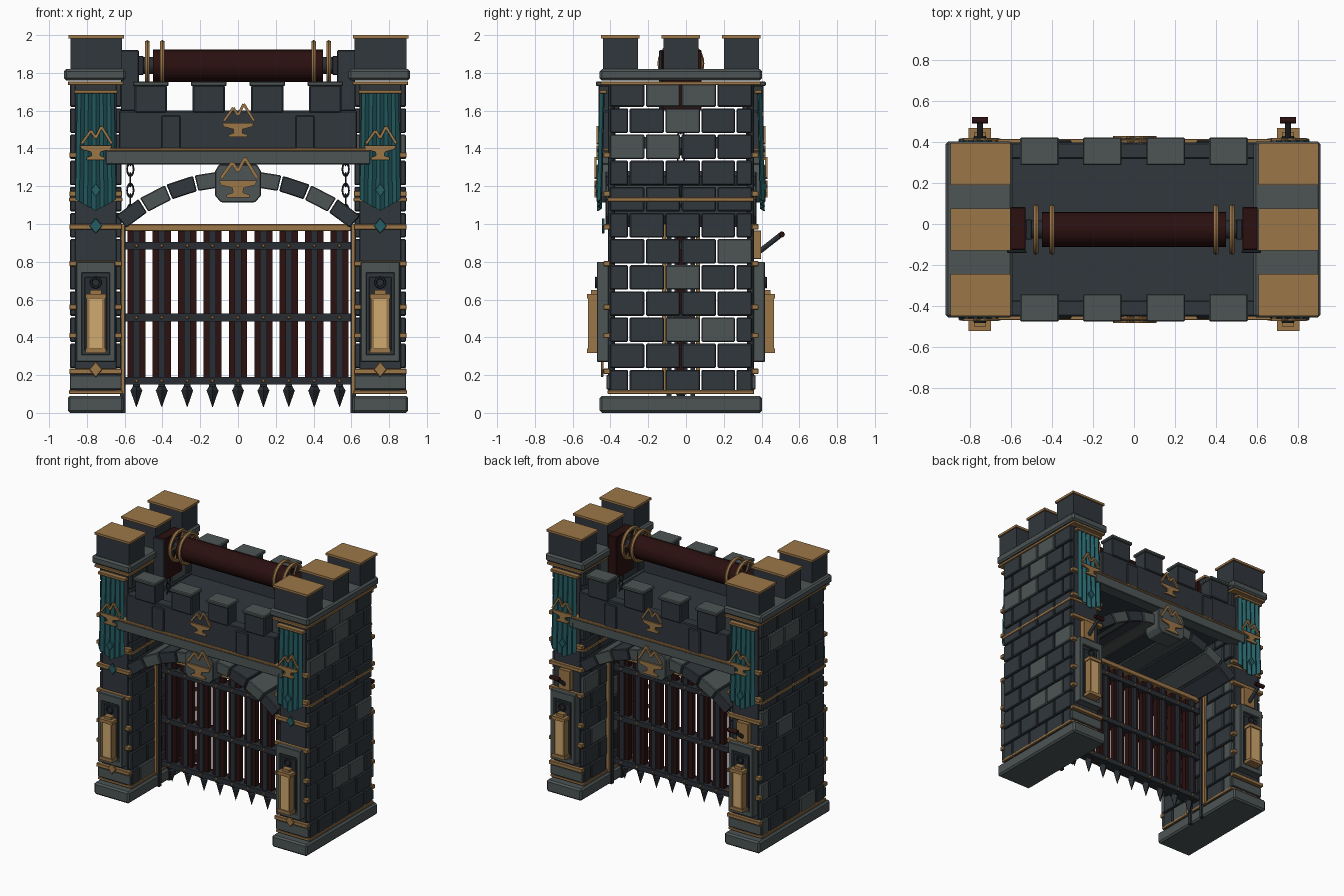
import bpy, bmesh, math, random
from mathutils import Matrix, Vector

if "Cube" in bpy.data.objects:
    bpy.data.objects.remove(bpy.data.objects["Cube"])

random.seed(4)
YC = -0.027          # the gatehouse body is symmetric about this depth
TX = 0.753           # tower centre line


def material(name, r, g, b):
    m = bpy.data.materials.new(name)
    m.diffuse_color = (r, g, b, 1)
    m.use_nodes = True
    m.node_tree.nodes["Principled BSDF"].inputs["Base Color"].default_value = m.diffuse_color
    return m


SLATE = material("dark slate", 0.030, 0.038, 0.046)
GREY = material("grey stone", 0.075, 0.09, 0.09)
COPPER = material("copper", 0.33, 0.18, 0.065)
TEAL = material("teal cloth", 0.018, 0.11, 0.125)
RED = material("dark red wood", 0.024, 0.005, 0.005)
GLOW = material("lantern glass", 0.62, 0.40, 0.16)
IRON = material("iron", 0.022, 0.027, 0.033)


class Part:
    """Collects primitives into one named object."""
    def __init__(self, name):
        self.name, self.bm, self.mats = name, bmesh.new(), []

    def tag(self, faces, mat):
        if mat not in self.mats:
            self.mats.append(mat)
        for f in faces:
            f.material_index = self.mats.index(mat)

    def box(self, x0, x1, y0, y1, z0, z1, mat):
        c = Vector(((x0 + x1) / 2, (y0 + y1) / 2, (z0 + z1) / 2))
        s = (abs(x1 - x0), abs(y1 - y0), z1 - z0, 1)
        v = bmesh.ops.create_cube(self.bm, size=1, matrix=Matrix.Translation(c) @ Matrix.Diagonal(s))['verts']
        self.tag({f for q in v for f in q.link_faces}, mat)

    def plate(self, cx, hw, sy, d0, d1, z0, z1, mat):
        """Box on the front (sy=-1) or back (sy=1), at depth d from the middle."""
        self.box(cx - hw, cx + hw, YC + sy * d0, YC + sy * d1, z0, z1, mat)

    def prism(self, pts, sy, d0, d1, mat):
        a = [self.bm.verts.new((x, YC + sy * d0, z)) for x, z in pts]
        b = [self.bm.verts.new((x, YC + sy * d1, z)) for x, z in pts]
        n = len(pts)
        fs = [self.bm.faces.new(a), self.bm.faces.new(b[::-1])]
        fs += [self.bm.faces.new((a[i], a[(i + 1) % n], b[(i + 1) % n], b[i])) for i in range(n)]
        self.tag(fs, mat)

    def rod(self, p, q, r1, mat, r2=None, seg=12):
        p, q = Vector(p), Vector(q)
        m = Matrix.Translation((p + q) / 2) @ (q - p).to_track_quat('Z', 'Y').to_matrix().to_4x4()
        v = bmesh.ops.create_cone(self.bm, cap_ends=True, segments=seg, radius1=r1,
                                  radius2=r1 if r2 is None else r2, depth=(q - p).length, matrix=m)['verts']
        self.tag({f for u in v for f in u.link_faces}, mat)

    def ring(self, c, R, r, mat, axis='X', stretch=1.0, n=28, k=6):
        rows = []
        for i in range(n):
            a = 2 * math.pi * i / n
            row = []
            for j in range(k):
                b = 2 * math.pi * j / k
                u, w, t = (R + r * math.cos(b)) * math.cos(a), (R + r * math.cos(b)) * math.sin(a) * stretch, r * math.sin(b)
                row.append(self.bm.verts.new(Vector(c) + Vector((t, u, w) if axis == 'X' else (u, t, w))))
            rows.append(row)
        self.tag([self.bm.faces.new((rows[i][j], rows[(i + 1) % n][j], rows[(i + 1) % n][(j + 1) % k], rows[i][(j + 1) % k]))
                  for i in range(n) for j in range(k)], mat)

    def done(self, bevel=0, smooth=False):
        bmesh.ops.recalc_face_normals(self.bm, faces=self.bm.faces)
        me = bpy.data.meshes.new(self.name)
        self.bm.to_mesh(me)
        for m in self.mats:
            me.materials.append(m)
        ob = bpy.data.objects.new(self.name, me)
        bpy.context.collection.objects.link(ob)
        if bevel:
            mod = ob.modifiers.new("soft edges", 'BEVEL')
            mod.width, mod.segments, mod.limit_method = bevel, 1, 'ANGLE'
        if smooth:
            bpy.ops.object.select_all(action='DESELECT')
            ob.select_set(True)
            bpy.context.view_layer.objects.active = ob
            bpy.ops.object.shade_smooth_by_angle(angle=math.radians(40))
        return ob


def emblem(part, cx, z, sy, d, s=1.0):
    """Anvil below a double peak."""
    half = [(0.085, 0.075), (0.075, 0.055), (0.025, 0.042), (0.022, 0.022), (0.05, 0.012), (0.05, 0)]
    pts = half + [(-x, y) for x, y in half[::-1]]
    part.prism([(cx + x * s, z + y * s) for x, y in pts], sy, d, d + 0.012, COPPER)
    peaks = [(-0.075, 0.085), (-0.025, 0.155), (0.0, 0.115), (0.03, 0.175), (0.085, 0.085)]
    for (x0, z0), (x1, z1) in zip(peaks, peaks[1:]):
        n = Vector((z0 - z1, x1 - x0)).normalized() * 0.007
        q = [(x0 + n.x, z0 + n.y), (x1 + n.x, z1 + n.y), (x1 - n.x, z1 - n.y), (x0 - n.x, z0 - n.y)]
        part.prism([(cx + x * s, z + y * s) for x, y in q], sy, d, d + 0.012, COPPER)


def diamond(part, cx, z, sy, d, mat, w=0.035, h=0.042):
    part.prism([(cx - w, z), (cx, z - h), (cx + w, z), (cx, z + h)], sy, d, d + 0.014, mat)


# towers: courses of loose blocks, plinth, cap and merlons
for sx, side in ((-1, "left"), (1, "right")):
    X = sx * TX
    bricks = Part(side + "_tower_bricks")
    step = (1.755 - 0.095) / 12
    for row in range(12):
        z = 0.095 + row * step
        cuts = [-0.38, -0.19, 0, 0.19, 0.38] if row % 2 else [-0.38, -0.275, -0.085, 0.105, 0.29, 0.38]
        for a, b in zip(cuts, cuts[1:]):
            mat = GREY if random.random() < 0.13 else SLATE
            bricks.box(X - 0.137, X + 0.137, YC + a + 0.004, YC + b - 0.004, z + 0.004, z + step - 0.005, mat)
    bricks.done(0.006)
    stone = Part(side + "_tower_plinth_and_cap")
    stone.box(X - 0.148, X + 0.148, YC - 0.43, YC + 0.43, 0, 0.09, GREY)
    stone.box(X - 0.168, X + 0.158, YC - 0.43, YC + 0.43, 1.76, 1.82, GREY)
    stone.done(0.012)
    mer = Part(side + "_tower_merlons")
    for yc in (-0.32, 0, 0.32):
        mer.box(X - 0.135, X + 0.14, YC + yc - 0.093, YC + yc + 0.093, 1.82, 1.985, SLATE)
        mer.box(X - 0.145, X + 0.15, YC + yc - 0.102, YC + yc + 0.102, 1.983, 2.0, COPPER)
    mer.done()
    trim = Part(side + "_tower_copper_bands")
    for z in (0.10, 1.12):
        trim.box(X - 0.142, X + 0.142, YC - 0.388, YC + 0.388, z, z + 0.02, COPPER)
    trim.box(X - 0.147, X + 0.147, YC - 0.425, YC + 0.425, 1.735, 1.755, COPPER)
    for sy in (-1, 1):
        trim.plate(X, 0.115, sy, 0.39, 0.43, 1.69, 1.71, COPPER)
        for z in (0.22, 0.41, 0.56, 0.79, 0.985, 1.16, 1.365):
            trim.plate(X, 0.14, sy, 0.375, 0.41, z - 0.014, z + 0.014, COPPER)
        if sy < 0:
            diamond(trim, X, 0.99, sy, 0.405, TEAL)
            diamond(trim, X, 0.23, sy, 0.41, COPPER)
    trim.done(0.003)

    for sy, face in ((-1, "front"), (1, "back")):
        # dark backing, raised stone frame and niche
        tag = f"{side}_{face}_"
        p = Part(tag + "niche")
        p.plate(X, 0.11, sy, 0.35, 0.386, 0.1, 1.74, SLATE)
        p.plate(X, 0.137, sy, 0.375, 0.395, 0.125, 0.2, GREY)
        for s in (-1, 1):
            p.plate(X + s * 0.088, 0.016, sy, 0.38, 0.445, 0.27, 0.8, GREY)
        p.plate(X, 0.104, sy, 0.38, 0.445, 0.74, 0.8, GREY)
        p.plate(X, 0.104, sy, 0.38, 0.445, 0.27, 0.31, GREY)
        p.plate(X, 0.08, sy, 0.38, 0.425, 0.3, 0.75, SLATE)
        p.plate(X, 0.06, sy, 0.42, 0.435, 0.33, 0.72, IRON)
        p.done(0.004)
        # lantern
        p = Part(tag + "lantern")
        p.plate(X, 0.036, sy, 0.44, 0.487, 0.33, 0.61, GLOW)
        for s in (-1, 1):
            p.plate(X + s * 0.041, 0.007, sy, 0.44, 0.492, 0.33, 0.61, COPPER)
        for z0, z1 in ((0.318, 0.342), (0.605, 0.63)):
            p.plate(X, 0.055, sy, 0.43, 0.497, z0, z1, COPPER)
        p.plate(X, 0.03, sy, 0.43, 0.475, 0.63, 0.65, COPPER)
        p.ring((X, YC + sy * 0.45, 0.69), 0.025, 0.007, IRON, 'Y', n=14)
        p.done()
        # pleated banner with pointed hem
        p = Part(tag + "banner")
        top, low = [], []
        for i in range(11):
            u = i / 5 - 1
            y = YC + sy * (0.412 + 0.018 * (i % 2))
            top.append(p.bm.verts.new((X + u * 0.098, y, 1.69)))
            low.append(p.bm.verts.new((X + u * 0.108, y + sy * 0.014, 1.07 + 0.06 * abs(u))))
        p.tag([p.bm.faces.new((top[i], top[i + 1], low[i + 1], low[i])) for i in range(10)], TEAL)
        p.done().modifiers.new("cloth thickness", 'SOLIDIFY').thickness = 0.008
        p = Part(tag + "banner_emblem")
        emblem(p, X, 1.34, sy, 0.436)
        diamond(p, X, 1.18, sy, 0.436, TEAL, 0.025, 0.035)
        p.done()
    # lever at the back
    p = Part(side + "_lever")
    p.plate(X, 0.05, 1, 0.38, 0.425, 0.815, 0.965, COPPER)
    p.rod((X, 0.39, 0.855), (X, 0.505, 0.945), 0.014, IRON)
    p.rod((X - 0.04, 0.507, 0.945), (X + 0.04, 0.507, 0.945), 0.016, RED)
    p.done(0.002)
    # guide rail for the gate
    p = Part(side + "_gate_rail")
    for s in (-1, 1):
        p.box(sx * 0.595, sx * 0.625, YC + s * 0.05, YC + s * 0.075, 0.0, 1.0, IRON)
        p.box(sx * 0.6, sx * 0.62, YC + s * 0.08, YC + s * 0.1, 0.1, 1.0, COPPER)
    p.done()
    # hoist chain
    p = Part(side + "_chain")
    for i in range(13):
        p.ring((sx * 0.57, YC, 1.01 + i * 0.056), 0.017, 0.005, IRON, 'XY'[i % 2], 1.9, 12, 5)
    p.done(smooth=True)
    # drum bracket
    p = Part(side + "_drum_bracket")
    p.box(sx * 0.53, sx * 0.605, YC - 0.1, YC + 0.11, 1.6, 1.92, RED)
    p.box(sx * 0.525, sx * 0.62, YC - 0.115, YC - 0.1, 1.6, 1.92, SLATE)
    p.box(sx * 0.5, sx * 0.53, YC - 0.05, YC + 0.05, 1.79, 1.89, IRON)
    p.done(0.004)

# bridge between the towers: deck, parapets, beams
p = Part("deck")
p.box(-0.62, 0.62, YC - 0.36, YC + 0.36, 1.40, 1.46, SLATE)
p.done()
for sy, face in ((-1, "front"), (1, "back")):
    p = Part(face + "_parapet")
    p.plate(0, 0.63, sy, 0.345, 0.425, 1.39, 1.6, SLATE)
    for s in (-1, 1):
        p.plate(s * 0.355, 0.05, sy, 0.4, 0.437, 1.38, 1.575, SLATE)
    for x in (-0.462, -0.155, 0.155, 0.462):
        p.plate(x, 0.085, sy, 0.325, 0.437, 1.59, 1.735, SLATE)
        p.plate(x, 0.095, sy, 0.315, 0.45, 1.73, 1.755, GREY)
    p.done(0.006)
    p = Part(face + "_beam")
    p.plate(0, 0.70, sy, 0.345, 0.438, 1.315, 1.388, GREY)
    p.plate(0, 0.70, sy, 0.38, 0.443, 1.386, 1.402, COPPER)
    p.done(0.004)
    p = Part(face + "_keystone")
    p.prism([(-0.09, 1.115), (0.09, 1.115), (0.122, 1.15), (0.122, 1.28), (0.1, 1.315), (-0.1, 1.315),
             (-0.122, 1.28), (-0.122, 1.15)], sy, 0.3, 0.447, GREY)
    p.done(0.005)
    p = Part(face + "_wall_emblems")
    emblem(p, 0, 1.46, sy, 0.424)
    emblem(p, 0, 1.14, sy, 0.446, 1.2)
    p.done()

# arch of nine separate voussoirs, full depth
p = Part("arch_voussoirs")
span = math.radians(82) / 9
for i in range(-4, 5):
    a0, a1 = (i - 0.47) * span, (i + 0.47) * span
    pts = [(r * math.sin(a), 0.294 + r * math.cos(a)) for r, a in ((0.906, a0), (0.99, a0), (0.99, a1), (0.906, a1))]
    p.prism(pts, 1, -0.4, 0.4, GREY if abs(i) % 2 else SLATE)
p.done(0.005)

# portcullis: planks, iron bars, spikes and studs
planks, bars, studs = Part("gate_planks"), Part("gate_bars"), Part("gate_studs")
for i in range(-4, 5):
    x = i * 0.1345
    planks.box(x - 0.048, x + 0.048, YC - 0.02, YC + 0.02, 0.16, 0.965, RED)
    bars.box(x - 0.018, x + 0.018, YC - 0.035, YC + 0.035, 0.14, 0.965, IRON)
    bars.rod((x, YC, 0.15), (x, YC, 0.12), 0.014, IRON, 0.03, 4)
    bars.rod((x, YC, 0.12), (x, YC, 0.03), 0.032, IRON, 0.001, 4)
    for z in (0.885, 0.505, 0.17):
        for s in (-1, 1):
            studs.rod((x, YC + s * 0.04, z), (x, YC + s * 0.055, z), 0.012, COPPER, 0.006, 8)
for z in (0.885, 0.505, 0.17):
    bars.box(-0.6, 0.6, YC - 0.045, YC + 0.045, z - 0.02, z + 0.02, IRON)
planks.done()
bars.done()
studs.done()
p = Part("gate_top_rail")
p.box(-0.6, 0.6, YC - 0.045, YC + 0.045, 0.962, 1.0, COPPER)
p.done(0.004)

# winding drum on its axle
p = Part("winding_drum")
p.rod((-0.45, YC, 1.838), (0.45, YC, 1.838), 0.085, RED, seg=24)
p.rod((-0.6, YC, 1.838), (0.6, YC, 1.838), 0.045, IRON, seg=16)
p.done(smooth=True)
p = Part("drum_rings")
for s in (-1, 1):
    for x in (0.4, 0.48):
        p.ring((s * x, YC, 1.85), 0.11, 0.014, COPPER)
    for k in range(6):
        a = k * math.pi / 3
        y, z = 0.11 * math.cos(a), 0.11 * math.sin(a)
        p.rod((s * 0.48, YC, 1.845), (s * 0.48, YC + y, 1.85 + z), 0.008, COPPER, seg=6)
p.done(smooth=True)
